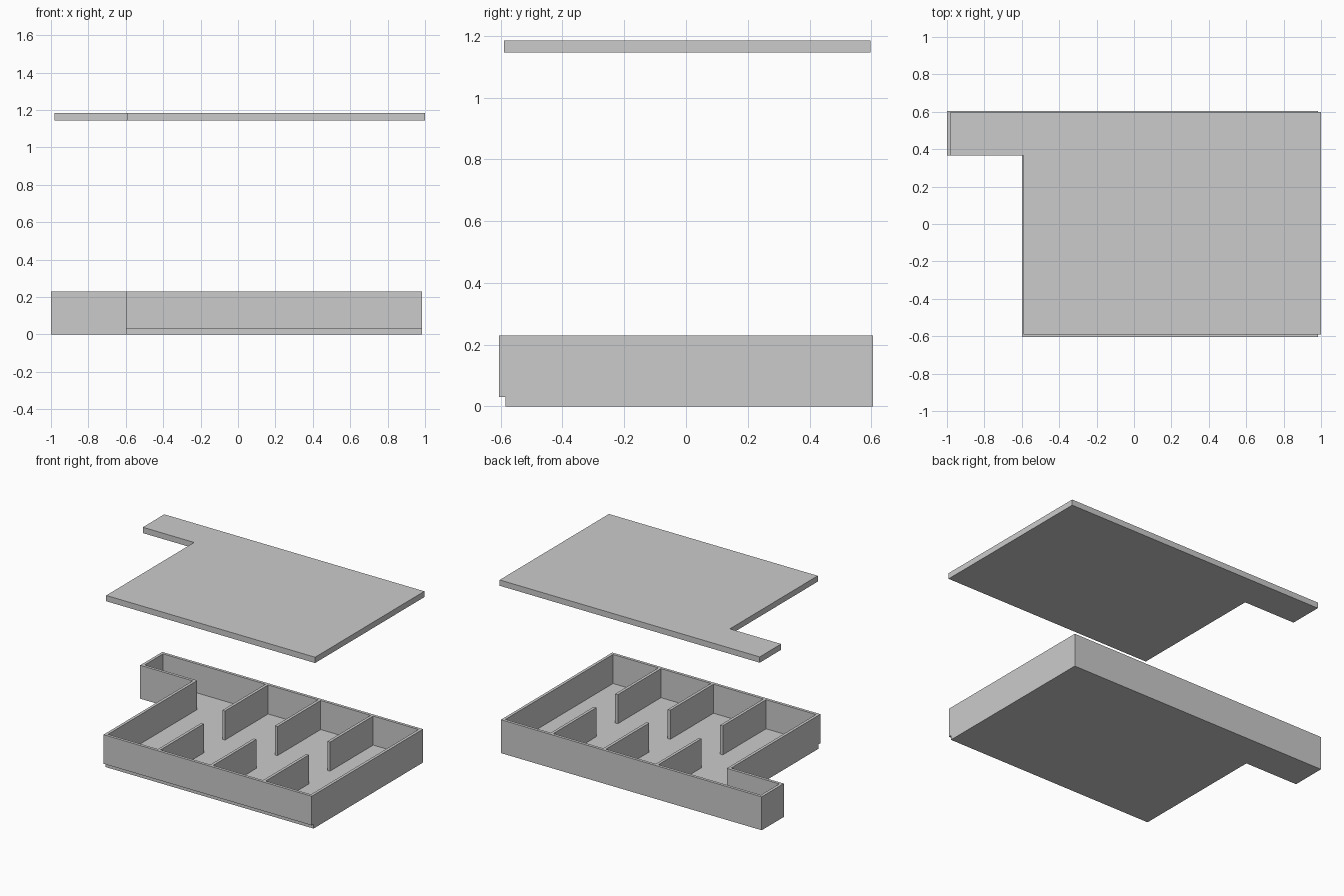
import bpy
import bmesh

cube = bpy.data.objects.get("Cube")
if cube:
    bpy.data.objects.remove(cube, do_unlink=True)

grey = bpy.data.materials.new("plain grey")
grey.use_nodes = True
grey.diffuse_color = (0.6, 0.6, 0.6, 1)
grey.node_tree.nodes["Principled BSDF"].inputs["Base Color"].default_value = (0.6, 0.6, 0.6, 1)


def plan(x0, x_step, x1, y0, y_step, y1):
    """Room outline with a narrow arm at the back, counter-clockwise."""
    return [(x_step, y0), (x1, y0), (x1, y1), (x0, y1), (x0, y_step), (x_step, y_step)]


def finish(name, bm):
    bmesh.ops.recalc_face_normals(bm, faces=bm.faces[:])
    mesh = bpy.data.meshes.new(name)
    bm.to_mesh(mesh)
    bm.free()
    mesh.materials.append(grey)
    obj = bpy.data.objects.new(name, mesh)
    bpy.context.collection.objects.link(obj)
    return obj


def slab(name, outline, z0, z1):
    """Solid plate extruded from an outline."""
    bm = bmesh.new()
    low = [bm.verts.new((x, y, z0)) for x, y in outline]
    high = [bm.verts.new((x, y, z1)) for x, y in outline]
    bm.faces.new(low[::-1])
    bm.faces.new(high)
    for i in range(len(outline)):
        j = (i + 1) % len(outline)
        bm.faces.new((low[i], low[j], high[j], high[i]))
    return finish(name, bm)


def wall_ring(name, outer, inner, z0, z1):
    """Closed wall between two matching outlines."""
    bm = bmesh.new()
    loops = [[bm.verts.new((x, y, z)) for x, y in line]
             for line, z in ((outer, z0), (outer, z1), (inner, z1), (inner, z0))]
    n = len(outer)
    for a in range(4):
        b = (a + 1) % 4
        for i in range(n):
            j = (i + 1) % n
            bm.faces.new((loops[a][i], loops[a][j], loops[b][j], loops[b][i]))
    return finish(name, bm)


FLOOR, TOP, T = 0.03, 0.23, 0.02

# Floor slab
slab("floor", plan(-1.0, -0.6, 0.985, -0.585, 0.365, 0.605), 0, FLOOR)

# Outer walls
outer = plan(-1.0, -0.6, 0.985, -0.605, 0.365, 0.605)
inner = plan(-1.0 + T, -0.6 + T, 0.985 - T, -0.605 + T, 0.365 + T, 0.605 - T)
wall_ring("outer_walls", outer, inner, FLOOR, TOP)

# Three pairs of partitions leaving a central aisle
for i in range(3):
    x = -0.2 + 0.4 * i
    for side, y0, y1 in (("front", -0.59, -0.115), ("back", 0.115, 0.59)):
        slab(f"{side}_partition_{i + 1}",
             [(x, y0), (x + T, y0), (x + T, y1), (x, y1)], FLOOR, TOP)

# Roof plate lifted above the room
slab("roof", plan(-0.98, -0.59, 1.0, -0.59, 0.365, 0.598), 1.145, 1.185)
